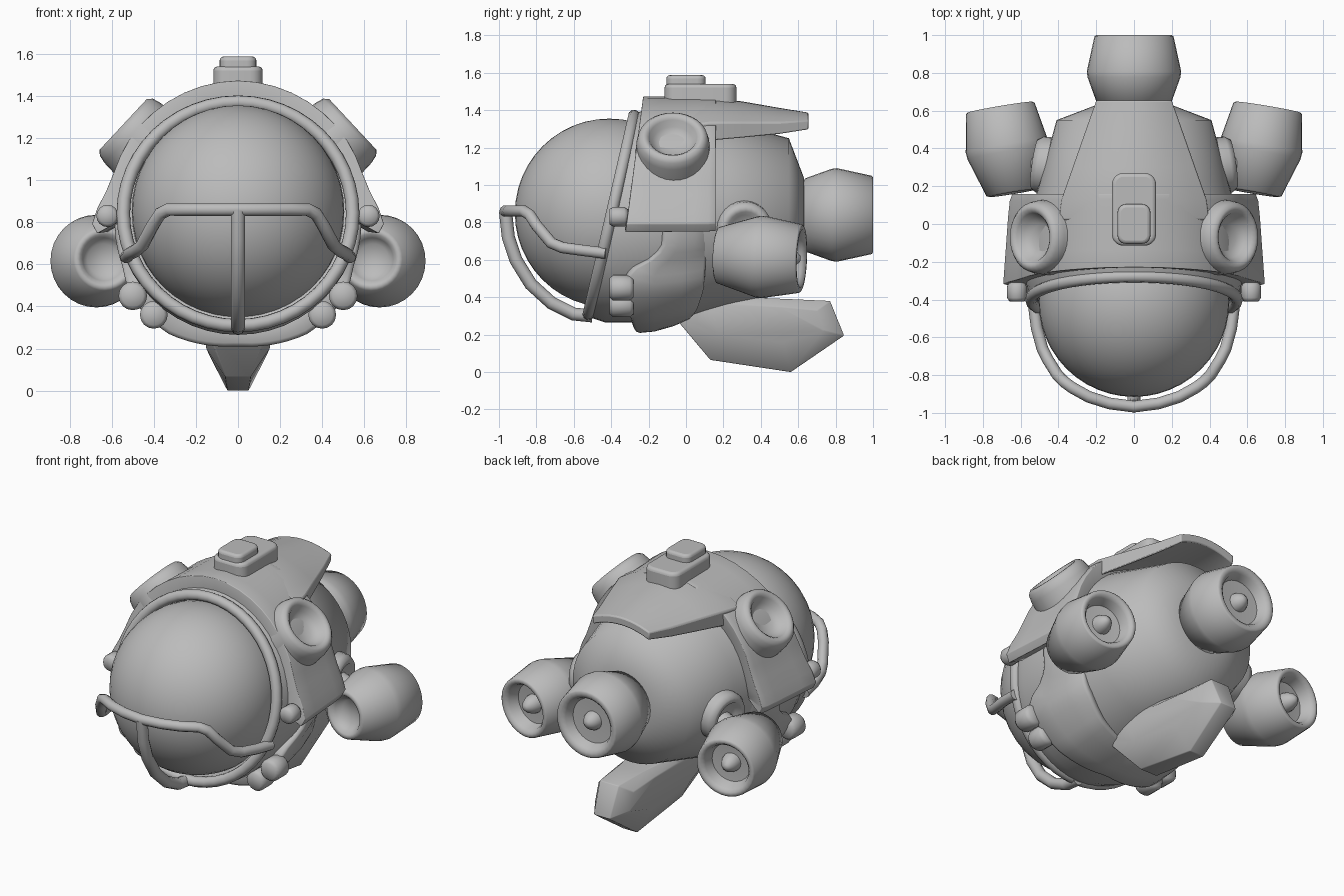
import bpy, bmesh
from math import sin, cos, pi, radians
from mathutils import Vector

cube = bpy.data.objects.get("Cube")
if cube:
    bpy.data.objects.remove(cube, do_unlink=True)

grey = bpy.data.materials.new("plain_grey")
grey.use_nodes = True
COLOR = (0.5, 0.5, 0.5, 1)
grey.diffuse_color = COLOR
grey.node_tree.nodes["Principled BSDF"].inputs["Base Color"].default_value = COLOR
MID = 0.84  # height of the hull axis


def finish(name, bm, bevel=0, angle=40, thick=0, segments=2):
    bmesh.ops.remove_doubles(bm, verts=bm.verts, dist=1e-5)
    bmesh.ops.recalc_face_normals(bm, faces=bm.faces)
    me = bpy.data.meshes.new(name)
    bm.to_mesh(me)
    bm.free()
    me.materials.append(grey)
    ob = bpy.data.objects.new(name, me)
    bpy.context.collection.objects.link(ob)
    if thick:
        mod = ob.modifiers.new("thickness", 'SOLIDIFY')
        mod.thickness, mod.offset = thick, -1
    if bevel:
        mod = ob.modifiers.new("round", 'BEVEL')
        mod.width, mod.segments, mod.angle_limit = bevel, segments, radians(35)
    bpy.ops.object.select_all(action='DESELECT')
    ob.select_set(True)
    bpy.context.view_layer.objects.active = ob
    bpy.ops.object.shade_smooth_by_angle(angle=radians(angle))
    return ob


def skin(bm, rows, closed=False):
    """Join rows of points with quads."""
    vs = [[bm.verts.new(p) for p in row] for row in rows]
    for a, b in zip(vs, vs[1:]):
        n = len(a)
        for i in range(n if closed else n - 1):
            j = (i + 1) % n
            bm.faces.new((a[i], a[j], b[j], b[i]))
    return vs


def capped(bm, rows):
    vs = skin(bm, rows, True)
    bm.faces.new(vs[0])
    bm.faces.new(vs[-1])


def lathe(name, profile, base, axis, sides=32, shear=None, angle=60):
    """Spin (radius, distance) points about an axis."""
    base, rot = Vector(base), Vector(axis).to_track_quat('Z', 'Y')
    bm = bmesh.new()
    rows = []
    for r, t in profile:
        row = [base + rot @ Vector((r * cos(2 * pi * i / sides), r * sin(2 * pi * i / sides), t))
               for i in range(sides)]
        if shear:
            for p in row:
                p.y += shear(t) * (p.z - MID)
        rows.append(row)
    skin(bm, rows, True)
    return finish(name, bm, angle=angle)


def tube(name, points, radius, sides=10):
    """Sweep a round section along a path."""
    pts = [Vector(p) for p in points]
    bm = bmesh.new()
    rows = []
    for i, p in enumerate(pts):
        d = (pts[min(i + 1, len(pts) - 1)] - pts[max(i - 1, 0)]).normalized()
        side = Vector((0, 0, 1)) if abs(d.z) < 0.8 and abs(d.x) > 0.05 else Vector((1, 0, 0))
        u = d.cross(side).normalized()
        v = d.cross(u)
        rows.append([p + radius * (cos(a) * u + sin(a) * v)
                     for a in (2 * pi * k / sides for k in range(sides))])
    capped(bm, rows)
    return finish(name, bm)


def box(name, lo, hi, corner, bevel):
    """Block with rounded upright corners and softened edges."""
    bm = bmesh.new()
    bmesh.ops.create_cube(bm, size=1)
    lo, hi = Vector(lo), Vector(hi)
    for v in bm.verts:
        v.co = (lo + hi) / 2 + v.co * (hi - lo)
    upright = [e for e in bm.edges if abs(e.verts[0].co.z - e.verts[1].co.z) > 0.01]
    bmesh.ops.bevel(bm, geom=upright, offset=corner, segments=5, profile=0.5, affect='EDGES')
    return finish(name, bm, bevel, segments=3)


def lerp(table, x):
    for (a, p), (b, q) in zip(table, table[1:]):
        if x <= b:
            return p + (q - p) * max(0, (x - a) / (b - a))
    return table[-1][1]


# Glass dome, tilted rim and hull
bm = bmesh.new()
bmesh.ops.create_uvsphere(bm, u_segments=48, v_segments=24, radius=0.505)
bmesh.ops.translate(bm, verts=bm.verts, vec=(0, -0.41, 0.85))
finish("dome", bm, angle=60)
lathe("dome_rim", [(0.545 + 0.032 * cos(a), 0.032 * sin(a)) for a in (k * pi / 5 for k in range(11))],
      (0, -0.4, MID), (0, -1, 0.23), 48)
lathe("hull", [(0.49, -0.37), (0.55, -0.38), (0.575, -0.3), (0.575, -0.12), (0.555, 0.03), (0.5, 0.22),
               (0.41, 0.55), (0.2, 0.63), (0, 0.63)], (0, 0, MID), (0, 1, 0), 48,
      shear=lambda t: 0.23 * max(0, min(1, -t / 0.3)), angle=70)


# Upper shell, wrapped over the hull and flared at its lower ends
def shell_row(a):
    deg = abs(a)
    r = lerp([(0, 0.633), (72, 0.622), (80, 0.635), (88, 0.67), (94, 0.695), (98, 0.675)], deg)
    z = MID + r * cos(radians(a))
    front = -0.23 - 0.13 * (1.47 - z)
    pts = []
    for s in (0, 0.25, 0.5, 0.75, 0.92, 1):
        rr = r * (1 - (s * 0.05 + max(0, s - 0.9) * 0.2) * min(1, deg / 90))
        pts.append((rr * sin(radians(a)), front + s * (0.16 - front), MID + rr * cos(radians(a))))
    return pts


bm = bmesh.new()
skin(bm, [shell_row(a) for a in (-98, -94, -88, -80, *range(-72, 73, 8), 80, 88, 94, 98)])
finish("upper_shell", bm, 0.03, thick=0.12, segments=3)

# Crest reaching back from the shell: y, half width, top, side height, thickness
bm = bmesh.new()
rows = []
for y, w, top, low, thick in ((0.02, 0.4, 1.46, 1.32, 0.1), (0.13, 0.385, 1.467, 1.335, 0.1),
                              (0.3, 0.325, 1.447, 1.335, 0.085), (0.5, 0.255, 1.412, 1.335, 0.065),
                              (0.655, 0.2, 1.387, 1.345, 0.05)):
    arch = [(w * k / 6, y, top - (top - low) * (k / 6) ** 2) for k in range(-6, 7)]
    rows.append(arch + [(x * 0.97, y, z - thick) for x, y, z in reversed(arch)])
capped(bm, rows)
finish("crest", bm, 0.008)

# Belly band, wrapped under the hull
bm = bmesh.new()
rows = []
for a in range(94, 267, 4):
    d = min(a, 360 - a)
    front = lerp([(94, -0.12), (108, -0.13), (114, -0.2), (120, -0.32), (135, -0.31), (180, -0.26)], d)
    back = lerp([(94, 0.13), (135, 0.1), (180, 0.0)], d)
    r = lerp([(94, 0.59), (115, 0.605), (128, 0.645), (150, 0.66), (180, 0.63)], d)
    rows.append([((r - 0.075 * s * s) * sin(radians(a)), front + s * (back - front),
                  MID + (r - 0.075 * s * s) * cos(radians(a))) for s in (0, 0.35, 0.7, 1)])
skin(bm, rows)
finish("belly_band", bm, 0.02, thick=0.1)

# Keel fin, thinned towards its lower edge
outline = [(-0.05, 0.28), (0.13, 0.065), (0.56, 0), (0.845, 0.195), (0.77, 0.38), (0.55, 0.39),
           (0.3, 0.4), (0.05, 0.42)]
inner = [(0.06, 0.26), (0.18, 0.2), (0.52, 0.16), (0.74, 0.22), (0.7, 0.33), (0.5, 0.35), (0.3, 0.36), (0.12, 0.36)]
edge = [0.14, 0.06, 0.05, 0.055, 0.065, 0.08, 0.12, 0.14]
bm = bmesh.new()
loops = []
for side in (-1, 1):
    loops.append([(side * w, y, z) for (y, z), w in zip(outline, edge)])
    loops.append([(side * lerp([(0.1, 0.155), (0.75, 0.12)], y), y, z) for y, z in inner])
capped(bm, [loops[1], loops[0], loops[2], loops[3]])
finish("keel_fin", bm, 0.005, angle=60)

# Stacked blocks on top
box("top_block", (-0.117, -0.115, 1.42), (0.117, 0.27, 1.54), 0.06, 0.02)
box("top_button", (-0.087, -0.105, 1.5), (0.087, 0.105, 1.587), 0.045, 0.018)


# Thrusters: hollow at both ends, with a nub in the nozzle
def thruster(name, base, axis, length, front, wide, rear, peak):
    L = length
    lathe(name, [(0, 0.14 * L), (front * 0.5, 0.13 * L), (front * 0.68, 0.06 * L), (front * 0.8, 0.005 * L),
                 (front * 0.9, 0), (front, 0.015 * L), (wide * 0.985, (peak - 0.08) * L), (wide, peak * L),
                 (rear * 1.02, 0.985 * L), (rear * 0.97, L), (rear * 0.87, L), (rear * 0.77, 0.95 * L),
                 (rear * 0.68, 0.82 * L), (0, 0.8 * L)], base, axis, 32)
    lathe(name + "_nub", [(0.06, 0.78 * L), (0.055, 0.86 * L), (0.04, 0.93 * L), (0.018, 0.98 * L), (0, 0.99 * L)],
          base, axis, 16)


thruster("rear_thruster", (0, 0.63, MID), (0, 1, 0), 0.37, 0.195, 0.25, 0.205, 0.48)
for s, word in ((1, "left"), (-1, "right")):
    thruster(word + "_thruster", (s * 0.632, 0.165, 0.625), (s * 0.165, 0.98, -0.04), 0.46, 0.15, 0.22, 0.18, 0.55)
    lathe(word + "_strut_ring", [(0, 0.1), (0.08, 0.1), (0.1, 0.13), (0.13, 0.13), (0.15, 0.1), (0.155, 0)],
          (s * 0.4, 0.3, 0.77), (s, 0.15, -0.1), 24)
    lathe(word + "_strut", [(0.07, 0), (0.07, 0.28)], (s * 0.42, 0.32, 0.75), (s, 0.1, -0.4), 16)
    # Dished lamps on the shoulders
    lathe(word + "_lamp", [(0.205, -0.2), (0.195, -0.06), (0.185, -0.02), (0.165, 0), (0.145, 0), (0.128, -0.015),
                           (0.11, -0.05), (0.07, -0.075), (0, -0.08)],
          (s * 0.545, -0.07, 1.265), (s * 0.73, 0, 0.68), 32)
    # Bolts around the rim
    for name, x, z, r, length in (("shell", 0.62, 0.83, 0.053, 0.1), ("lower", 0.5, 0.45, 0.068, 0.13),
                                  ("bottom", 0.4, 0.36, 0.066, 0.13)):
        lathe(f"{word}_{name}_bolt", [(0, 0), (r * 0.75, 0), (r, 0.02), (r, length - 0.02), (r * 0.75, length),
                                      (0, length)], (s * x, -0.41, z), (0, 1, 0), 16)

# Guard bars in front of the dome
half = [(0.53, -0.43, 0.635), (0.515, -0.55, 0.65), (0.485, -0.66, 0.665), (0.455, -0.72, 0.69), (0.405, -0.8, 0.785),
        (0.37, -0.835, 0.84), (0.33, -0.865, 0.86), (0.24, -0.915, 0.86), (0.13, -0.95, 0.86), (0, -0.967, 0.86)]
tube("guard_bar", half + [(-x, y, z) for x, y, z in half[-2::-1]], 0.031)
tube("guard_post", [(0, -0.965, 0.86), (0, -0.95, 0.72), (0, -0.91, 0.6), (0, -0.83, 0.47), (0, -0.72, 0.37),
                    (0, -0.6, 0.31), (0, -0.5, 0.3)], 0.035)
